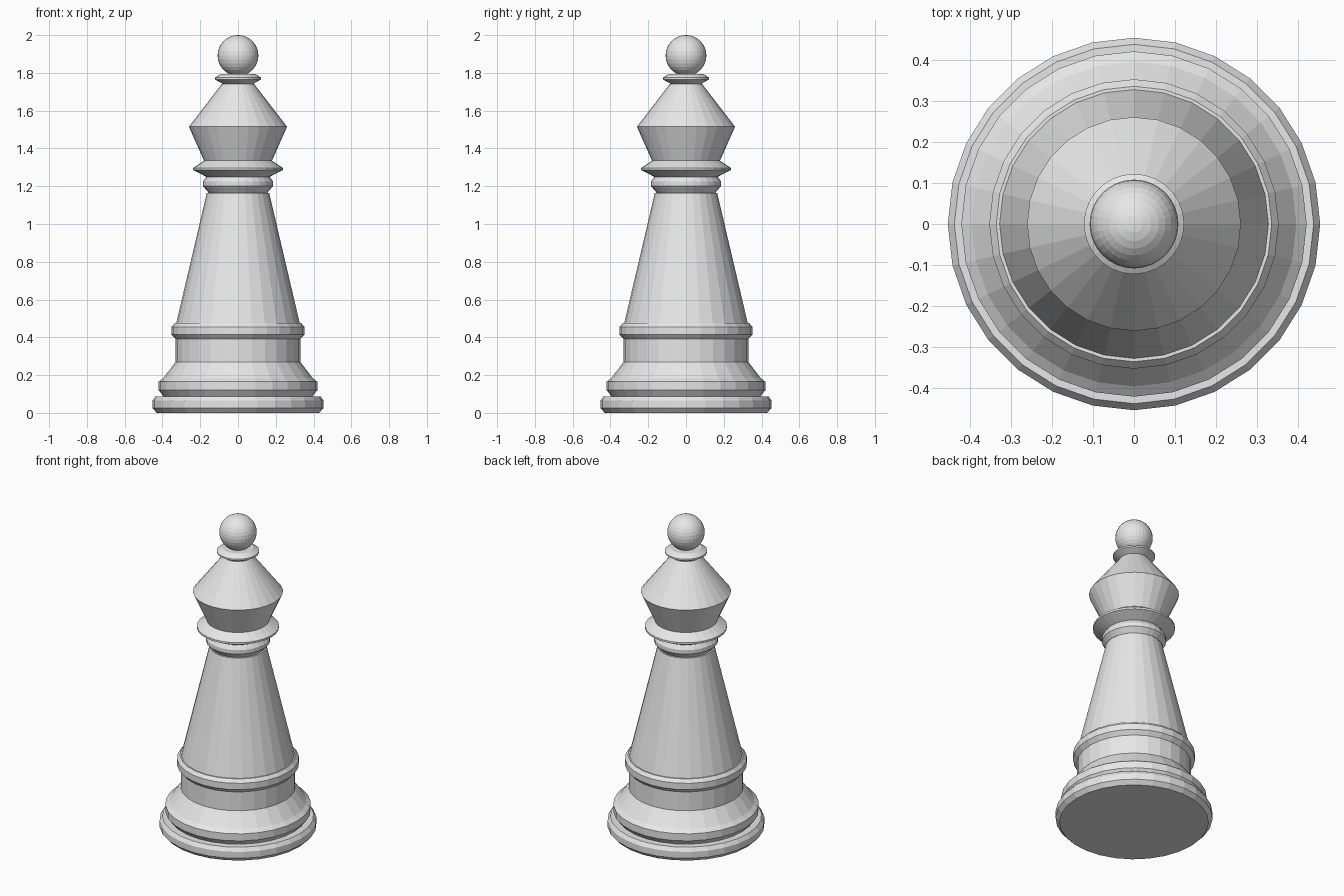
import bpy
import bmesh
from math import cos, sin, tau

cube = bpy.data.objects.get("Cube")
if cube:
    bpy.data.objects.remove(cube, do_unlink=True)

SIDES = 28

grey = bpy.data.materials.new("plain_grey")
grey.use_nodes = True
colour = (0.8, 0.8, 0.8, 1)
grey.diffuse_color = colour
grey.node_tree.nodes["Principled BSDF"].inputs["Base Color"].default_value = colour


def finish(name, bm):
    mesh = bpy.data.meshes.new(name)
    bmesh.ops.recalc_face_normals(bm, faces=bm.faces)
    bm.to_mesh(mesh)
    bm.free()
    mesh.materials.append(grey)
    obj = bpy.data.objects.new(name, mesh)
    bpy.context.collection.objects.link(obj)
    return obj


def turned(name, profile):
    """Closed solid turned around z from (radius, height) points."""
    bm = bmesh.new()
    rings = [[bm.verts.new((r * cos(tau * i / SIDES), r * sin(tau * i / SIDES), z))
              for i in range(SIDES)] for r, z in profile]
    for low, high in zip(rings, rings[1:]):
        for i in range(SIDES):
            j = (i + 1) % SIDES
            bm.faces.new((low[i], low[j], high[j], high[i]))
    bm.faces.new(rings[0][::-1])
    bm.faces.new(rings[-1])
    return finish(name, bm)


# Foot: bevelled base disc, flared plinth and straight drum
turned("base_disc", [(.43, 0), (.453, .025), (.453, .065), (.437, .088)])
turned("plinth", [(.395, .088), (.42, .12), (.42, .165), (.395, .185), (.33, .27)])
turned("drum", [(.33, .27), (.33, .39)])
turned("lower_ring", [(.33, .39), (.352, .415), (.352, .455), (.335, .475)])

# Tapered body and its collars
turned("shaft", [(.327, .475), (.165, 1.165)])
turned("lower_collar", [(.155, 1.165), (.185, 1.2), (.185, 1.225), (.168, 1.25)])
turned("upper_collar", [(.168, 1.25), (.237, 1.285), (.237, 1.297), (.18, 1.335)])

# Head, small collar and ball finial
turned("head", [(.18, 1.335), (.26, 1.515), (.085, 1.742)])
turned("top_collar", [(.08, 1.742), (.122, 1.765), (.122, 1.775), (.09, 1.795)])
bm = bmesh.new()
bmesh.ops.create_uvsphere(bm, u_segments=32, v_segments=16, radius=.108)
bmesh.ops.translate(bm, verts=bm.verts, vec=(0, 0, 1.892))
finish("ball_finial", bm)
